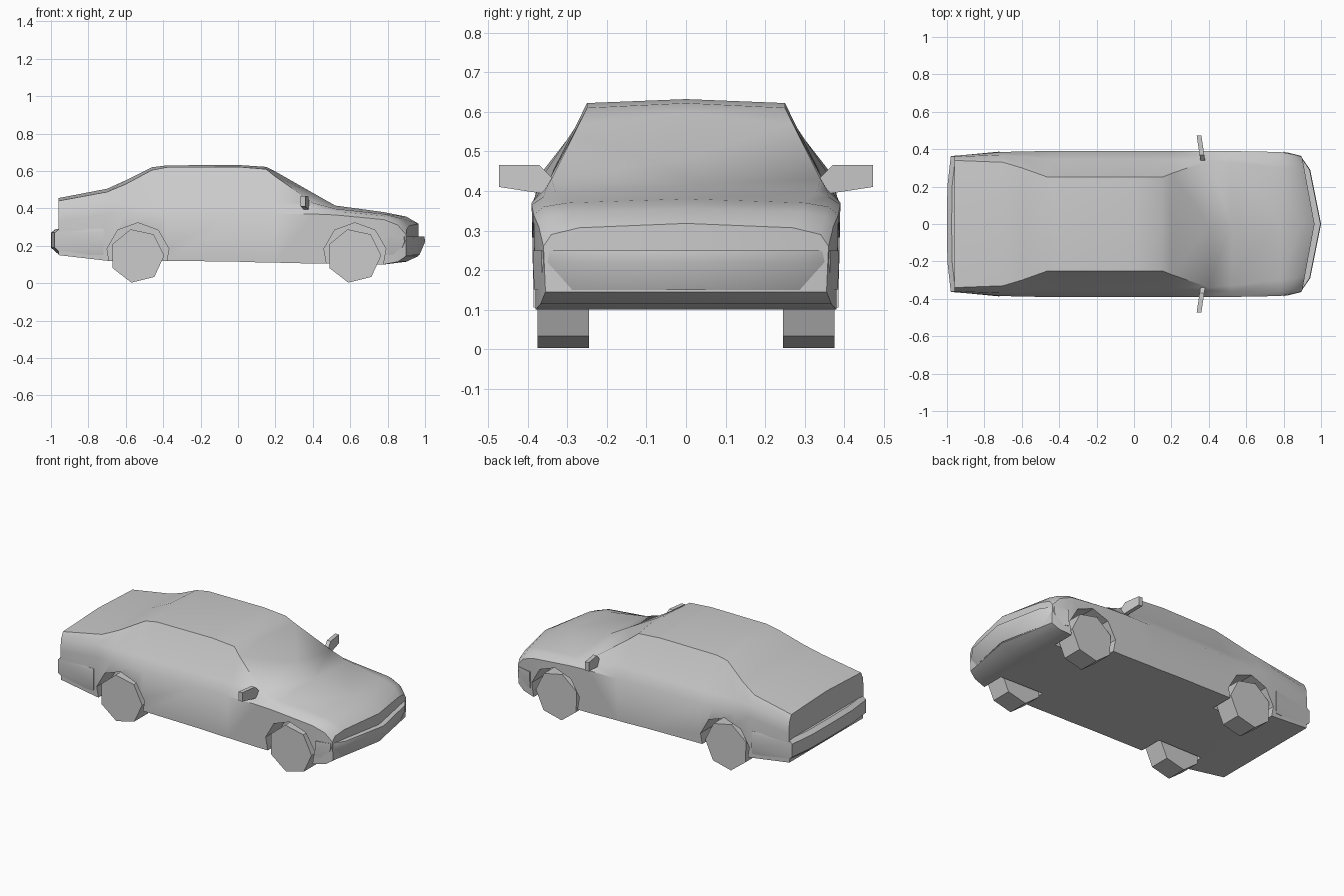
import bpy
import bmesh
import math
from mathutils import Matrix

start_cube = bpy.data.objects.get("Cube")
if start_cube:
    bpy.data.objects.remove(start_cube, do_unlink=True)

grey = bpy.data.materials.new("plain_grey")
grey.use_nodes = True
grey.diffuse_color = (0.6, 0.6, 0.6, 1)
grey.node_tree.nodes["Principled BSDF"].inputs["Base Color"].default_value = grey.diffuse_color


def finish(name, bm, mirrored=False):
    """Turn a bmesh into an object, mirroring a left half across y = 0."""
    if mirrored:
        bmesh.ops.mirror(bm, geom=bm.verts[:] + bm.edges[:] + bm.faces[:],
                         matrix=Matrix.Identity(4), merge_dist=0.0001, axis='Y')
    bmesh.ops.recalc_face_normals(bm, faces=bm.faces[:])
    mesh = bpy.data.meshes.new(name)
    bm.to_mesh(mesh)
    bm.free()
    mesh.materials.append(grey)
    obj = bpy.data.objects.new(name, mesh)
    bpy.context.collection.objects.link(obj)
    return obj


def activate(obj):
    bpy.ops.object.select_all(action='DESELECT')
    obj.select_set(True)
    bpy.context.view_layer.objects.active = obj


def smooth(obj, degrees):
    activate(obj)
    bpy.ops.object.shade_smooth_by_angle(angle=math.radians(degrees))


def bridge(bm, first, second, closed=False):
    count = len(first)
    for i in range(count if closed else count - 1):
        j = (i + 1) % count
        bm.faces.new((first[i], first[j], second[j], second[i]))


def prism(name, ring_a, ring_b):
    bm = bmesh.new()
    a = [bm.verts.new(p) for p in ring_a]
    b = [bm.verts.new(p) for p in ring_b]
    bridge(bm, a, b, closed=True)
    bm.faces.new(a)
    bm.faces.new(b)
    return finish(name, bm)


def disc(name, x, z, radius, sides, side, inner, outer, turn):
    angles = [turn + math.tau * i / sides for i in range(sides)]
    rings = [[(x + radius * math.cos(a), side * y, z + radius * math.sin(a)) for a in angles]
             for y in (inner, outer)]
    return prism(name, *rings)


# Body stations: x, floor z, belt y, belt z, shoulder y, shoulder z, top edge y, top edge z, crown z
stations = [
    (-.96, .15, .365, .33, .36, .40, .34, .44, .455),
    (-.70, .12, .385, .37, .37, .44, .33, .488, .505),
    (-.60, .12, .388, .37, .36, .44, .30, .53, .55),
    (-.46, .12, .39, .37, .347, .43, .25, .605, .62),
    (-.38, .12, .39, .37, .345, .43, .25, .62, .63),
    (0, .115, .39, .37, .345, .43, .25, .622, .632),
    (.15, .11, .39, .37, .345, .43, .25, .61, .622),
    (.20, .11, .39, .37, .345, .43, .27, .57, .597),
    (.40, .105, .39, .37, .355, .405, .34, .43, .483),
    (.52, .105, .39, .365, .36, .385, .33, .398, .415),
    (.78, .10, .385, .34, .36, .36, .30, .37, .38),
    (.90, .115, .372, .31, .35, .335, .29, .348, .356),
    (.965, .145, .36, .26, .34, .29, .27, .307, .318),
]


def swept(x, y, z):
    """Sweep the nose back towards its corners."""
    return (x - max(0, x - .78) * y, y, z)


# Body shell with wheel openings
bm = bmesh.new()
rows = []
for x, floor, belt, belt_z, shoulder, shoulder_z, top, top_z, crown in stations:
    section = [(0, floor), (belt - .005, floor), (belt, belt_z),
               (shoulder, shoulder_z), (top, top_z), (0, crown)]
    rows.append([bm.verts.new(swept(x, y, z)) for y, z in section])
for first, second in zip(rows, rows[1:]):
    bridge(bm, first, second)
for row, station in ((rows[0], stations[0]), (rows[-1], stations[-1])):
    middle = [bm.verts.new((station[0], 0, v.co.z)) for v in row[2:-1]]
    middle = [row[0]] + middle + [row[-1]]
    bm.faces.new((row[0], row[1], row[2], middle[1]))
    bridge(bm, row[2:-1], middle[1:-1])
    bm.faces.new((row[-2], row[-1], middle[-2]))
body = finish("body", bm, mirrored=True)

wheel_places = [("rear", -.54), ("front", .62)]
sides = [("left", 1), ("right", -1)]
for end, x in wheel_places:
    for label, side in sides:
        cutter = disc("arch_cutter", x + .005, .155, .168, 9, side, .235, .5, math.pi / 2)
        cutter.hide_render = True
        cut = body.modifiers.new("wheel_opening", 'BOOLEAN')
        cut.operation = 'DIFFERENCE'
        cut.solver = 'EXACT'
        cut.object = cutter
        activate(body)
        bpy.ops.object.modifier_apply(modifier=cut.name)
        bpy.data.objects.remove(cutter, do_unlink=True)
smooth(body, 38)

# Wheels
for end, x in wheel_places:
    for label, side in sides:
        disc(f"{end}_{label}_wheel", x, .146, .146, 7, side, .245, .375, math.radians(-102))


def bumper(name, outline, levels):
    """Stack the half outline at each (z, inward shift) level and close it."""
    bm = bmesh.new()
    inward = -1 if outline[0][0] > 0 else 1
    outline = outline + [(outline[-1][0], 0)]
    rings = []
    for z, shift in levels:
        rings.append([bm.verts.new((x + inward * shift * (i < 3 or len(outline) - i > 2),
                                    y * (1 - shift / 3), z))
                      for i, (x, y) in enumerate(outline)])
    for a, b in zip(rings, rings[1:]):
        bridge(bm, a, b)
    bm.faces.new(rings[0])
    bm.faces.new(rings[-1])
    smooth(finish(name, bm, mirrored=True), 30)


# Bumpers
bumper("front_bumper", [(1, 0), (.942, .29), (.89, .365), (.8, .387)],
       [(.25, .003), (.22, 0), (.15, .03)])
bumper("rear_bumper", [(-1, 0), (-.998, .2), (-.98, .362), (-.72, .387)],
       [(.29, .025), (.27, 0), (.19, 0), (.15, .045)])

# Door mirrors
mirror_outline = [(.36, .393), (.472, .41), (.472, .465), (.37, .465), (.335, .43)]
for label, side in sides:
    rings = [[(x - (y - .34) * .15, side * y, z) for y, z in mirror_outline]
             for x in (.355, .38)]
    prism(f"{label}_door_mirror", *rings)
